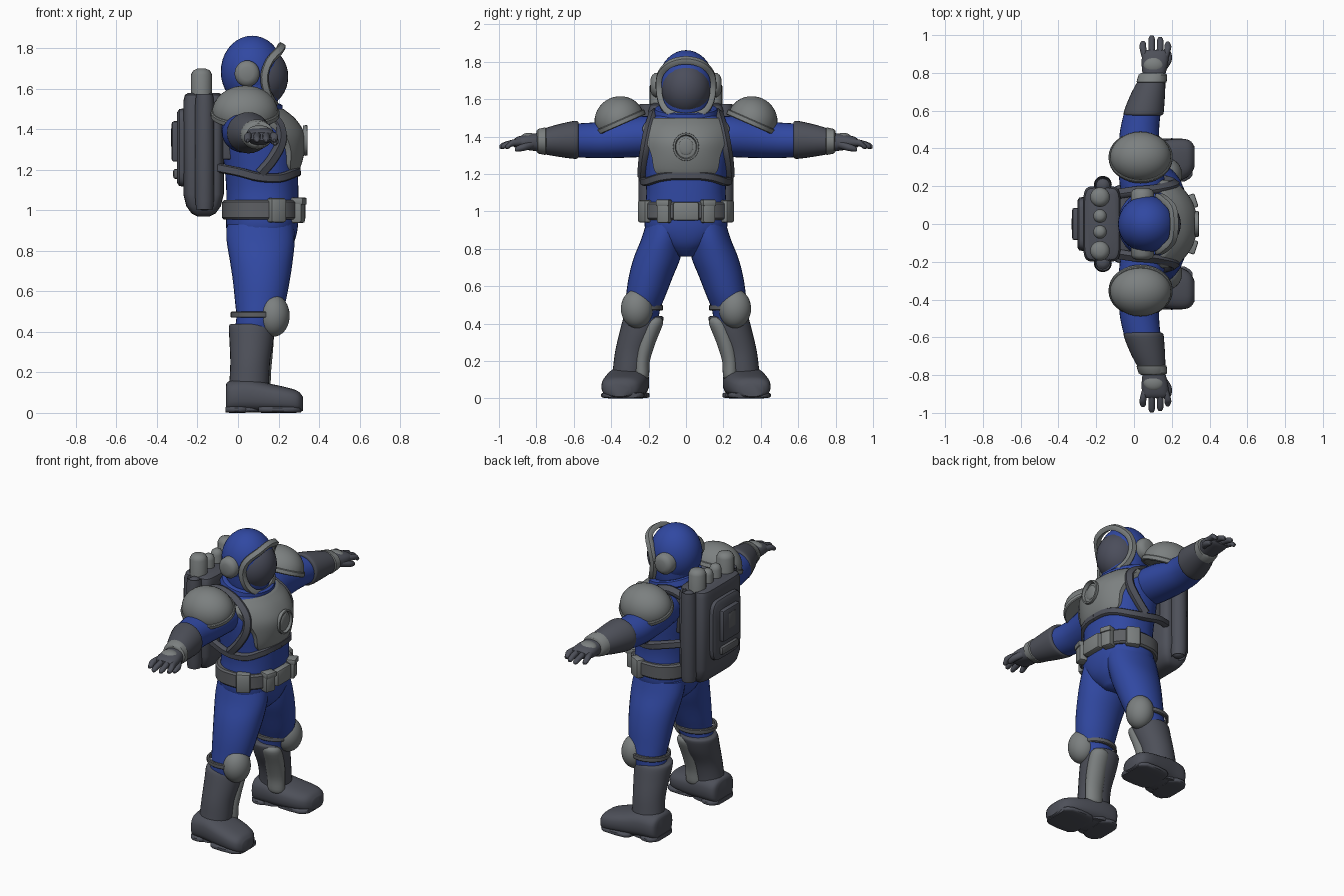
import bpy, bmesh, math
from mathutils import Vector, Matrix


def material(name, rgb):
    m = bpy.data.materials.new(name)
    m.diffuse_color = (*rgb, 1)
    return m


BLUE = material("suit blue", (0.03, 0.065, 0.36))
LIGHT = material("armour grey", (0.20, 0.215, 0.215))
DARK = material("dark grey", (0.075, 0.08, 0.10))
MID = material("webbing grey", (0.11, 0.115, 0.125))
VISOR = material("visor grey", (0.07, 0.075, 0.105))


def finish(name, bm, mat, mirror=False, angle=42):
    bmesh.ops.recalc_face_normals(bm, faces=bm.faces)
    me = bpy.data.meshes.new(name)
    bm.to_mesh(me)
    bm.free()
    me.materials.append(mat)
    for p in me.polygons:
        p.use_smooth = True
    me.set_sharp_from_angle(angle=math.radians(angle))
    ob = bpy.data.objects.new(name, me)
    bpy.context.collection.objects.link(ob)
    if mirror:
        mod = ob.modifiers.new("mirror", 'MIRROR')
        mod.use_axis = (False, True, False)
        mod.use_mirror_merge = False
    return ob


def spline(rows, k, closed=False):
    """Catmull-Rom resampling of equal-length tuples."""
    n, out = len(rows), []
    get = (lambda i: rows[i % n]) if closed else (lambda i: rows[max(0, min(n - 1, i))])
    for i in range(n if closed else n - 1):
        for j in range(k):
            t = j / k
            out.append(tuple(0.5 * (2 * b + (c - a) * t + (2 * a - 5 * b + 4 * c - d) * t * t
                                    + (3 * b - a - 3 * c + d) * t ** 3)
                             for a, b, c, d in zip(get(i - 1), get(i), get(i + 1), get(i + 2))))
    return out if closed else out + [rows[-1]]


def loft(name, axis, rows, mat, mirror=False, p=2, k=4, n=28):
    """Rows are (position on axis, centre a, centre b, radius a, radius b)."""
    bm = bmesh.new()
    rings = []
    for t, a, b, ra, rb in spline(rows, k):
        ring = []
        for i in range(n):
            c, s = math.cos(2 * math.pi * i / n), math.sin(2 * math.pi * i / n)
            u = a + ra * math.copysign(abs(c) ** (2 / p), c)
            v = b + rb * math.copysign(abs(s) ** (2 / p), s)
            ring.append(bm.verts.new({'x': (t, u, v), 'y': (u, t, v), 'z': (u, v, t)}[axis]))
        rings.append(ring)
    for r, q in zip(rings, rings[1:]):
        for i in range(n):
            bm.faces.new((r[i], r[(i + 1) % n], q[(i + 1) % n], q[i]))
    bm.faces.new(rings[0])
    bm.faces.new(rings[-1])
    return finish(name, bm, mat, mirror)


def ball(name, c, r, mat, mirror=False, rot=(0, 'X'), cut=None):
    bm = bmesh.new()
    bmesh.ops.create_uvsphere(bm, u_segments=32, v_segments=18, radius=1)
    if cut is not None:
        bmesh.ops.bisect_plane(bm, geom=bm.verts[:] + bm.edges[:] + bm.faces[:],
                               plane_co=(0, 0, cut), plane_no=(0, 0, -1), clear_outer=True)
        bmesh.ops.holes_fill(bm, edges=[e for e in bm.edges if e.is_boundary])
    bm.transform(Matrix.Translation(c) @ Matrix.Rotation(math.radians(rot[0]), 4, rot[1])
                 @ Matrix.Diagonal((*r, 1)))
    return finish(name, bm, mat, mirror)


def box(name, c, size, mat, mirror=False, turn=0, bevel=0.012):
    bm = bmesh.new()
    bmesh.ops.create_cube(bm, size=1)
    bm.transform(Matrix.Diagonal((*size, 1)))
    bmesh.ops.bevel(bm, geom=bm.edges[:], offset=bevel, segments=2, profile=0.5, affect='EDGES')
    bm.transform(Matrix.Translation(c) @ Matrix.Rotation(math.radians(turn), 4, 'Z'))
    return finish(name, bm, mat, mirror, 35)


def strap(name, pts, centre, w, t, mat, mirror=False, closed=False, k=6):
    """Flat band along points, lying across the direction away from centre."""
    bm = bmesh.new()
    P = [Vector(q) for q in spline(pts, k, closed)]
    m, rings = len(P), []
    for i, q in enumerate(P):
        a, b = (P[i - 1], P[(i + 1) % m]) if closed else (P[max(i - 1, 0)], P[min(i + 1, m - 1)])
        T = (b - a).normalized()
        N = q - Vector(centre)
        N = (N - T * N.dot(T)).normalized()
        S = T.cross(N)
        rings.append([bm.verts.new(q + S * w * x / 2 + N * t * y / 2)
                      for x, y in ((-1, -1), (1, -1), (1, .4), (.7, 1), (-.7, 1), (-1, .4))])
    for r, q in zip(rings, rings[1:] + (rings[:1] if closed else [])):
        for i in range(6):
            bm.faces.new((r[i], r[(i + 1) % 6], q[(i + 1) % 6], q[i]))
    if not closed:
        bm.faces.new(rings[0])
        bm.faces.new(rings[-1])
    return finish(name, bm, mat, mirror)


# Suit: torso, legs, arms, collar
loft("torso", 'z', [(.76, .115, 0, .09, .05), (.82, .115, 0, .15, .14), (.9, .118, 0, .175, .215),
                    (1.0, .12, 0, .178, .22), (1.1, .12, 0, .178, .212), (1.2, .115, 0, .18, .22),
                    (1.3, .11, 0, .185, .232), (1.4, .1, 0, .175, .24), (1.47, .08, 0, .15, .215),
                    (1.53, .07, 0, .12, .14)], BLUE, p=2.3, n=40)
loft("leg", 'z', [(.93, .11, .105, .165, .11), (.85, .112, .125, .168, .115), (.75, .115, .155, .155, .125),
                  (.65, .115, .188, .14, .118), (.55, .11, .215, .125, .106), (.47, .1, .235, .108, .095),
                  (.4, .08, .235, .1, .09)], BLUE, True)
loft("arm", 'y', [(.12, .05, 1.40, .11, .10), (.25, .04, 1.40, .12, .11), (.4, .03, 1.385, .11, .1),
                  (.5, .03, 1.38, .103, .095), (.62, .05, 1.38, .095, .088)], BLUE, True)
strap("collar", [(.07 + .135 * math.cos(i * math.pi / 6), .155 * math.sin(i * math.pi / 6),
                  1.53 - .03 * math.cos(i * math.pi / 6)) for i in range(12)], (.07, 0, 1.5), .05, .03,
      BLUE, closed=True, k=3)

# Helmet: dome, visor, rim, ear pods
ball("helmet", (.07, 0, 1.685), (.155, .15, .177), BLUE)
loft("helmet_neck", 'z', [(1.48, .075, 0, .1, .11), (1.55, .075, 0, .125, .13), (1.64, .075, 0, .14, .14)], BLUE)
ball("visor", (.112, 0, 1.66), (.136, .133, .15), VISOR)
strap("visor_rim", [(.215, 0, 1.81), (.205, .085, 1.79), (.155, .137, 1.735), (.13, .146, 1.66),
                    (.145, .132, 1.58), (.175, .09, 1.525), (.19, 0, 1.505), (.175, -.09, 1.525),
                    (.145, -.132, 1.58), (.13, -.146, 1.66), (.155, -.137, 1.735), (.205, -.085, 1.79)],
      (.12, 0, 1.66), .04, .03, LIGHT, closed=True, k=4)
loft("ear_pod", 'y', [(.12, .045, 1.675, .062, .065), (.165, .045, 1.675, .062, .065),
                      (.182, .045, 1.675, .05, .053), (.19, .045, 1.675, .03, .032)], LIGHT, True, k=1)

# Chest plate: curved grid that narrows downward
bm = bmesh.new()
grid = []
for z, x, hw, drop in spline([(1.17, .28, .10, .02), (1.21, .308, .165, .05), (1.3, .33, .185, .07),
                              (1.38, .328, .215, .10), (1.45, .285, .232, .12), (1.5, .225, .19, .09)], 4):
    us = [i / 8 - 1 for i in range(17)]
    grid.append([bm.verts.new((x - drop * abs(u) ** 2.4, u * hw, z)) for u in us])
for r, q in zip(grid, grid[1:]):
    for i in range(16):
        bm.faces.new((r[i], r[i + 1], q[i + 1], q[i]))
geo = bmesh.ops.extrude_face_region(bm, geom=bm.faces[:])['geom']
for v in geo:
    if isinstance(v, bmesh.types.BMVert):
        v.co.x -= .05
finish("chest_plate", bm, LIGHT)
strap("chest_ring", [(.332, .062 * math.cos(i * math.pi / 6), 1.345 + .068 * math.sin(i * math.pi / 6))
                     for i in range(12)], (0, 0, 1.345), .014, .022, LIGHT, closed=True, k=2)
ball("chest_disc", (.328, 0, 1.345), (.01, .04, .045), LIGHT)

# Harness
strap("shoulder_strap", [(-.1, .16, 1.5), (0, .175, 1.53), (.11, .185, 1.5), (.2, .205, 1.43), (.215, .222, 1.34),
                         (.17, .235, 1.25), (.11, .238, 1.18)], (.05, 0, 1.3), .05, .03, DARK, True)
strap("chest_band", [(-.1, .18, 1.21), (0, .222, 1.19), (.1, .232, 1.165), (.2, .205, 1.16), (.265, .14, 1.18),
                     (.29, .07, 1.19), (.295, 0, 1.19)], (.1, 0, 1.18), .045, .03, DARK, True)

# Belt with pouches
loft("belt", 'z', [(.955, .115, 0, .185, .228), (.965, .115, 0, .195, .238), (1.04, .115, 0, .195, .238),
                   (1.05, .115, 0, .185, .228)], MID, p=2.5, k=1, n=40)
box("buckle", (.31, 0, 1.0), (.045, .14, .1), LIGHT)
box("front_pouch", (.29, .115, 1.0), (.07, .07, .125), LIGHT, True, 18)
box("side_pouch", (.19, .215, 1.0), (.085, .06, .12), LIGHT, True, -28)
box("pouch_flap", (.297, .117, 1.045), (.07, .074, .035), LIGHT, True, 18, .008)

# Shoulder pads
ball("shoulder_pad", (.035, .355, 1.485), (.162, .135, .13), LIGHT, True, (-24, 'X'), -.15)
strap("shoulder_pad_rim", [(.035 + .162 * math.cos(a), .352 + .125 * math.sin(a), 1.475 - .055 * math.sin(a))
                           for a in [i * math.pi / 6 for i in range(12)]], (.035, .355, 1.475), .03, .016,
      LIGHT, True, True, 3)

# Gauntlets and hands
loft("gauntlet", 'y', [(.575, .05, 1.383, .09, .088), (.58, .05, 1.383, .104, .1), (.61, .055, 1.382, .104, .1),
                       (.7, .077, 1.378, .088, .083), (.78, .1, 1.373, .066, .063)], DARK, True, k=3)
loft("wrist_band", 'y', [(.745, .093, 1.375, .07, .066), (.752, .093, 1.375, .08, .074), (.79, .1, 1.375, .076, .066),
                         (.8, .1, 1.375, .06, .055)], LIGHT, True, k=1)
loft("hand", 'y', [(.78, .105, 1.37, .058, .05), (.85, .11, 1.37, .07, .042), (.9, .113, 1.367, .068, .032),
                   (.92, .113, 1.365, .058, .02)], DARK, True, 2.4)
ball("hand_plate", (.105, .84, 1.392), (.055, .045, .028), LIGHT, True)
for i, (x, tip) in enumerate([(.06, .97), (.097, .998), (.133, .99), (.165, .965)]):
    dx = (x - .11) * .25
    loft(f"finger_{i + 1}", 'y', [(.88, x, 1.37, .018, .02), (.93, x + dx, 1.365, .018, .018),
                                  (tip - .015, x + dx, 1.35, .016, .016), (tip, x + dx, 1.345, .007, .007)],
         DARK, True, n=12)
loft("thumb", 'y', [(.81, .15, 1.36, .018, .02), (.86, .178, 1.345, .02, .02), (.9, .183, 1.335, .016, .016),
                    (.915, .183, 1.33, .007, .007)], DARK, True, n=12)

# Boots, knee and shin guards
loft("boot_shaft", 'z', [(.01, .05, .31, .1, .1), (.08, .048, .308, .1, .096), (.15, .055, .302, .098, .09),
                         (.25, .06, .285, .098, .094), (.35, .066, .25, .108, .106), (.425, .068, .228, .113, .108),
                         (.44, .068, .226, .1, .096)], DARK, True)
loft("boot_foot", 'x', [(-.06, .31, .07, .07, .068), (-.04, .308, .08, .105, .078), (.05, .312, .085, .115, .083),
                        (.15, .325, .074, .118, .072), (.24, .34, .064, .112, .062), (.295, .35, .055, .092, .053),
                        (.32, .355, .045, .055, .035)], DARK, True, 2.7)
for nm, x0, x1, w in (("heel_sole", -.062, .06, .112), ("toe_sole", .1, .31, .112)):
    y = .31 if x0 < 0 else .338
    loft(nm, 'x', [(x0, y, .016, w * .7, .014), (x0 + .03, y, .017, w, .017), (x1 - .04, y, .017, w, .017),
                   (x1, y, .016, w * .7, .014)], DARK, True, 4, 2)
ball("knee_pad", (.175, .262, .48), (.08, .086, .104), LIGHT, True)
strap("knee_strap", [(.09 + .118 * math.cos(i * math.pi / 6), .235 + .104 * math.sin(i * math.pi / 6), .485)
                     for i in range(12)], (.09, .235, .485), .03, .016, MID, True, True, 2)
loft("shin_guard", 'z', [(.1, .105, .245, .045, .03), (.12, .105, .238, .055, .04), (.2, .105, .235, .058, .042),
                         (.3, .11, .212, .062, .05), (.4, .115, .175, .062, .052), (.43, .115, .17, .045, .035)],
     LIGHT, True)

# Backpack
loft("backpack", 'z', [(.97, -.17, 0, .03, .14), (.985, -.17, 0, .06, .165), (1.02, -.17, 0, .085, .185),
                       (1.08, -.17, 0, .1, .2), (1.54, -.17, 0, .1, .2), (1.57, -.17, 0, .092, .19),
                       (1.58, -.17, 0, .075, .17)], DARK, p=6, k=1, n=48)
loft("side_tube", 'z', [(1.0, -.165, .205, .015, .015), (1.015, -.165, .205, .034, .034),
                        (1.05, -.165, .207, .046, .046), (1.53, -.165, .207, .046, .046),
                        (1.56, -.165, .205, .035, .035), (1.575, -.165, .205, .015, .015)], DARK, True, k=2)
loft("back_frame", 'x', [(-.3, 0, 1.31, .125, .175), (-.29, 0, 1.31, .14, .19), (-.25, 0, 1.31, .145, .195)],
     DARK, p=6, k=1)
box("back_panel", (-.305, 0, 1.34), (.045, .17, .2), DARK)
box("back_vent", (-.305, 0, 1.18), (.03, .17, .05), MID)
box("back_latch", (-.32, 0, 1.36), (.02, .07, .1), MID, bevel=.006)
for nm, y, r, top in (("tank_cap", .142, .052, 1.7), ("valve_cap", .042, .036, 1.66)):
    loft(nm, 'z', [(1.5, -.18, y, r, r), (top - .03, -.18, y, r, r), (top - .01, -.18, y, r * .8, r * .8),
                   (top, -.18, y, r * .4, r * .4)], LIGHT, True, k=1, n=20)
box("pack_mount", (-.06, 0, 1.38), (.08, .3, .26), DARK)
